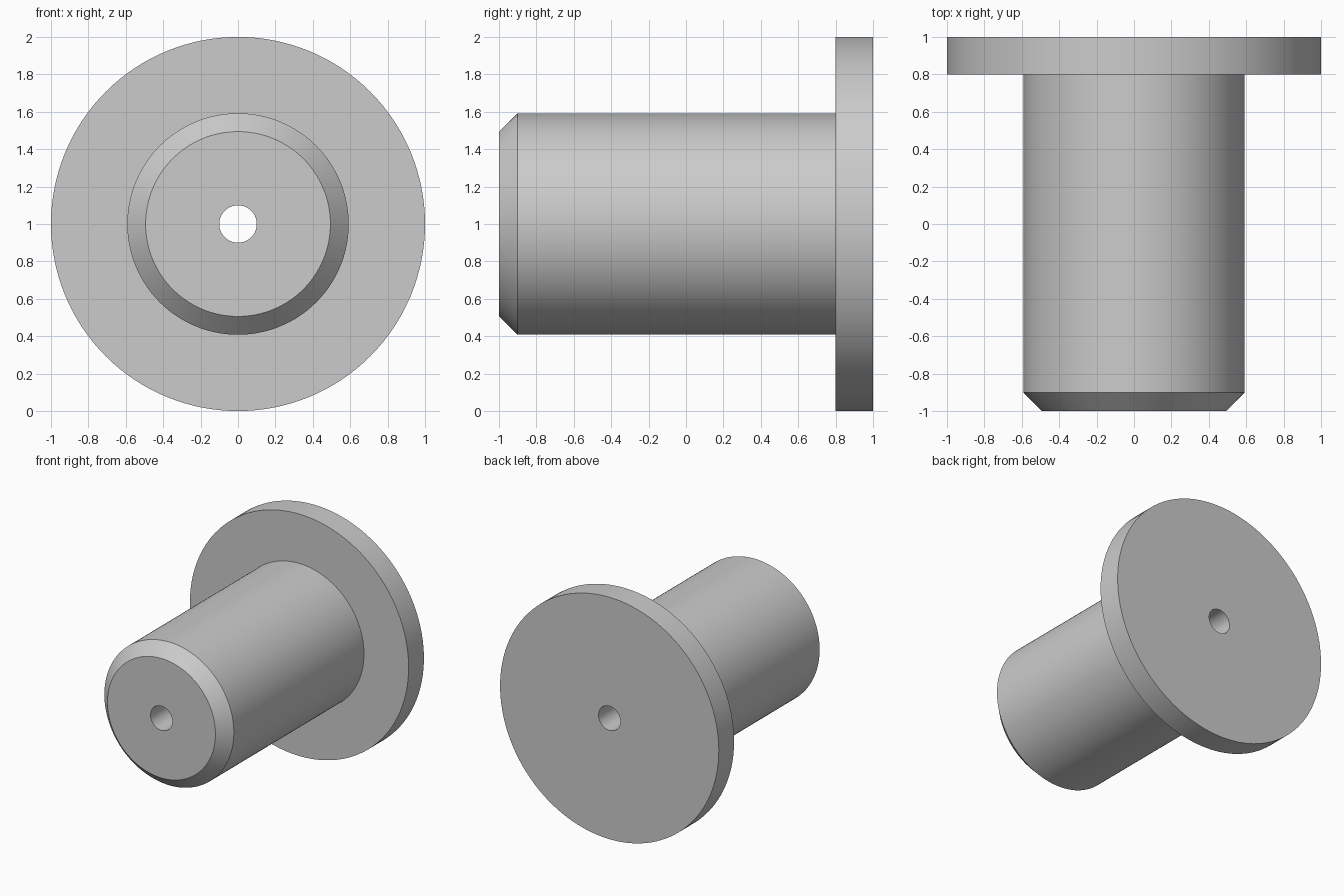
import bpy
import bmesh
from math import tau, radians
from mathutils import Vector

SEGMENTS = 128

cube = bpy.data.objects.get("Cube")
if cube:
    bpy.data.objects.remove(cube, do_unlink=True)

# Plain grey material
grey = bpy.data.materials.new("plain_grey")
grey.use_nodes = True
colour = (0.6, 0.6, 0.6, 1)
grey.diffuse_color = colour
grey.node_tree.nodes["Principled BSDF"].inputs["Base Color"].default_value = colour

# Half section as (radius, y): bore, chamfered shaft, flange
bore, tip, shaft, flange = 0.1, 0.494, 0.592, 1.0
profile = [(bore, -1), (tip, -1), (shaft, -0.9), (shaft, 0.8),
           (flange, 0.8), (flange, 1), (bore, 1)]

# Revolve the closed section about the lengthwise axis
bm = bmesh.new()
verts = [bm.verts.new((r, y, 1)) for r, y in profile]
edges = [bm.edges.new((a, b)) for a, b in zip(verts, verts[1:] + verts[:1])]
bmesh.ops.spin(bm, geom=verts + edges, cent=Vector((0, 0, 1)), axis=Vector((0, 1, 0)),
               angle=tau, steps=SEGMENTS, use_duplicate=False)
bmesh.ops.remove_doubles(bm, verts=bm.verts, dist=0.0001)
bmesh.ops.recalc_face_normals(bm, faces=bm.faces)

mesh = bpy.data.meshes.new("flanged_bushing")
bm.to_mesh(mesh)
bm.free()
mesh.materials.append(grey)
bushing = bpy.data.objects.new("flanged_bushing", mesh)
bpy.context.collection.objects.link(bushing)

# Round walls smooth, rims and chamfer sharp
bpy.ops.object.select_all(action="DESELECT")
bushing.select_set(True)
bpy.context.view_layer.objects.active = bushing
bpy.ops.object.shade_smooth_by_angle(angle=radians(30))
